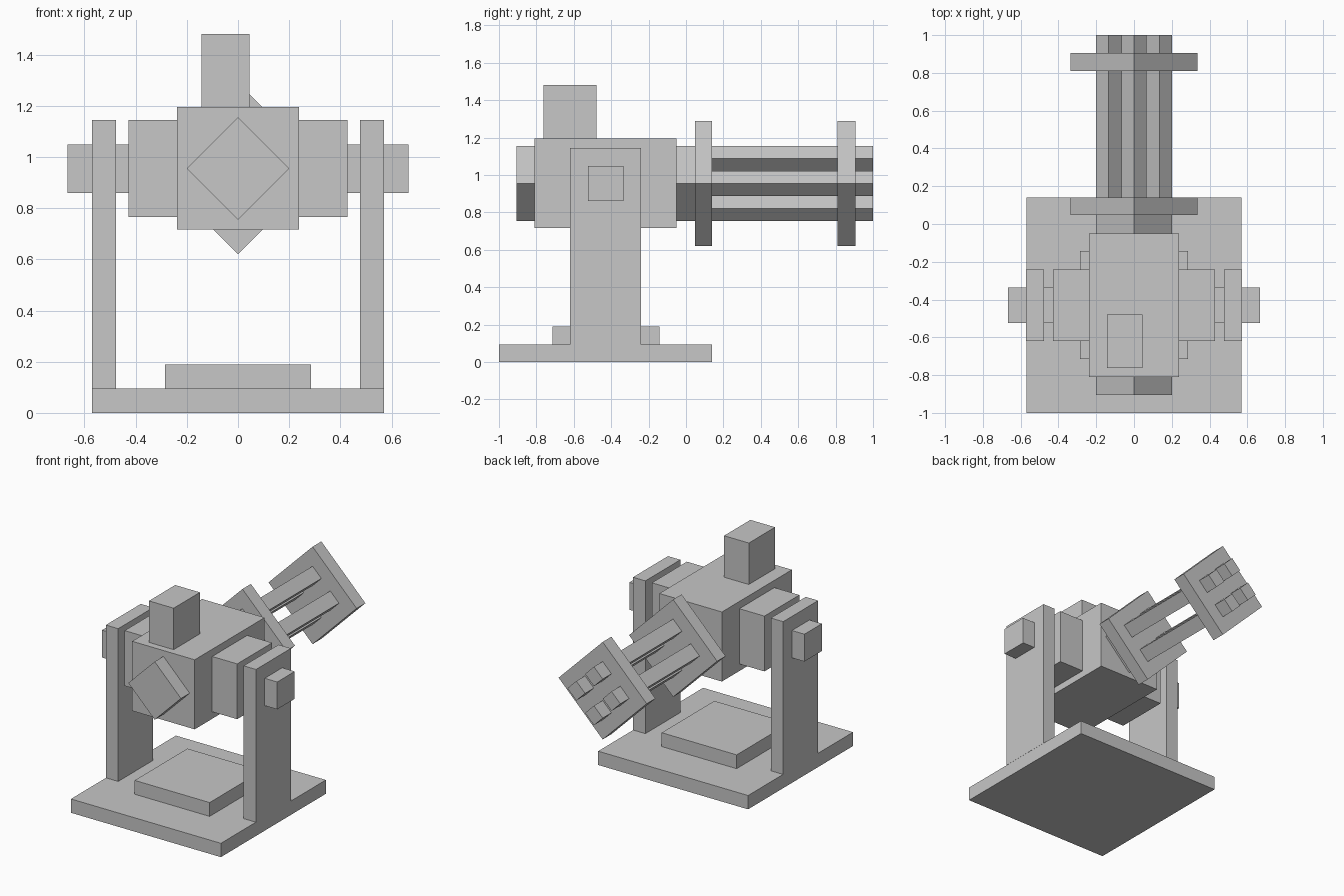
import bpy
import math
from mathutils import Matrix, Vector

default_cube = bpy.data.objects.get("Cube")
if default_cube:
    bpy.data.objects.remove(default_cube, do_unlink=True)

# Single grey finish
grey = bpy.data.materials.new("plain_grey")
grey.use_nodes = True
colour = (0.57, 0.57, 0.57, 1)
grey.diffuse_color = colour
grey.node_tree.nodes["Principled BSDF"].inputs["Base Color"].default_value = colour


def box(name, x, y, z, turn=0):
    """Box spanning the (low, high) ranges, turned about its own y axis."""
    bpy.ops.mesh.primitive_cube_add(size=1)
    obj = bpy.context.object
    obj.name = name
    centre = Vector([(a + b) / 2 for a, b in (x, y, z)])
    size = [b - a for a, b in (x, y, z)]
    obj.data.transform(Matrix.Rotation(turn, 4, "Y") @ Matrix.Diagonal((*size, 1)))
    obj.location = centre
    obj.data.materials.append(grey)
    return obj


def diamond(name, y, reach, x=0, z=0.955):
    """Square bar along y standing on its corner; reach is centre to corner."""
    h = reach / math.sqrt(2)
    return box(name, (x - h, x + h), y, (z - h, z + h), math.pi / 4)


# Base and raised pad
box("base_plate", (-0.57, 0.57), (-1, 0.14), (0, 0.095))
box("base_pad", (-0.285, 0.285), (-0.715, -0.143), (0.095, 0.19))

# Mirrored uprights, pivots and side blocks
for side, s in (("left", 1), ("right", -1)):
    def span(a, b):
        return tuple(sorted((s * a, s * b)))
    box(side + "_upright", span(0.477, 0.571), (-0.62, -0.24), (0.095, 1.145))
    box(side + "_pivot", span(0.4, 0.666), (-0.525, -0.335), (0.86, 1.048))
    box(side + "_side_block", span(0.2, 0.428), (-0.62, -0.24), (0.765, 1.145))

# Central housing with sight box on top
box("housing", (-0.238, 0.238), (-0.81, -0.05), (0.717, 1.195))
box("sight_box", (-0.143, 0.045), (-0.763, -0.478), (1.15, 1.48))

# Core bar through the housing and the two barrel plates
diamond("core_bar", (-0.905, 0.1), 0.2)
diamond("inner_barrel_plate", (0.048, 0.14), 0.335)
diamond("outer_barrel_plate", (0.81, 0.905), 0.335)

# Four square barrels around the axis
for i in range(4):
    a = i * math.pi / 2
    diamond(f"barrel_{i + 1}", (0.1, 1), 0.067,
            0.134 * math.cos(a), 0.955 + 0.134 * math.sin(a))
